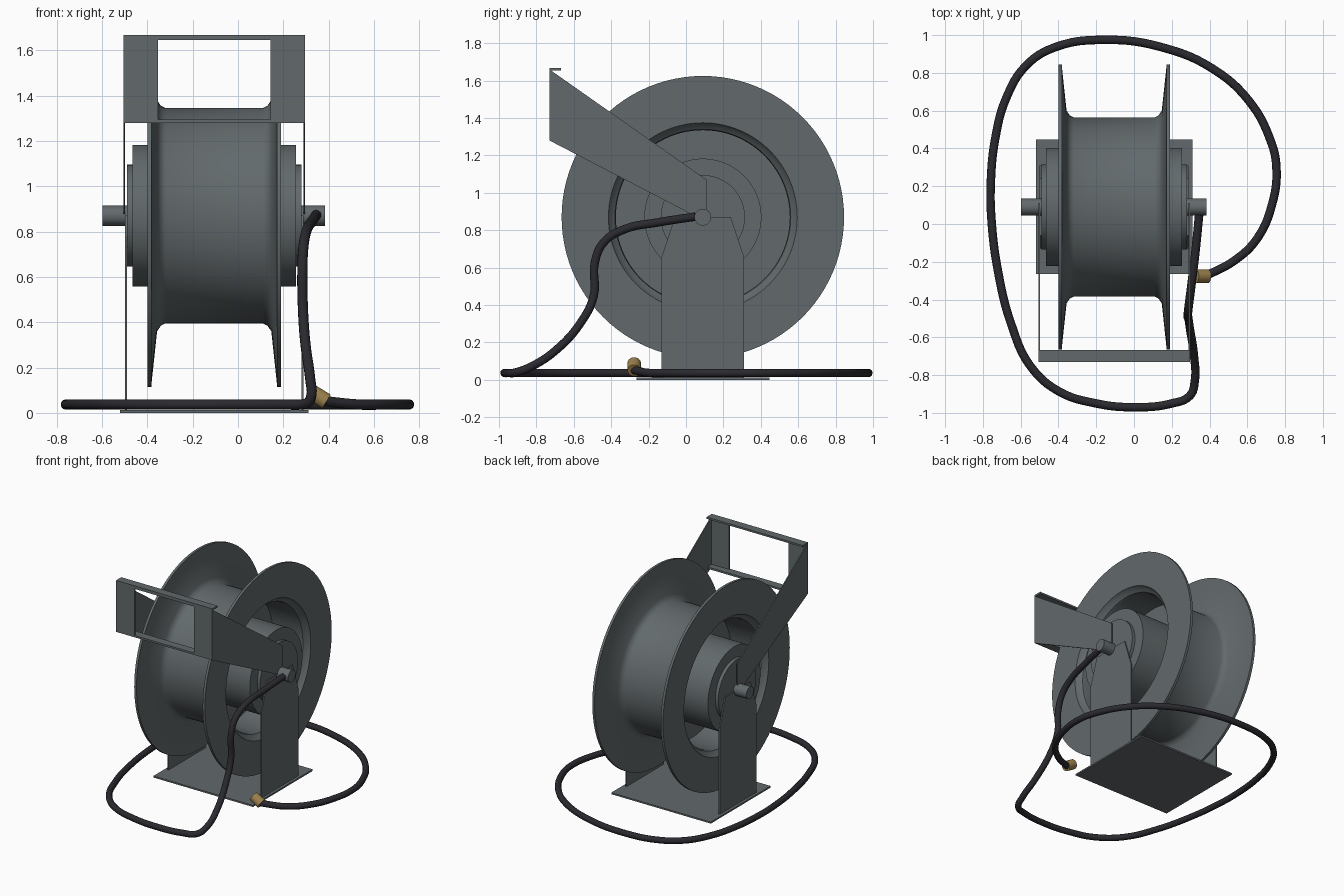
import bpy, bmesh, math
from mathutils import Vector

if "Cube" in bpy.data.objects:
    bpy.data.objects.remove(bpy.data.objects["Cube"])

AY, AZ = 0.09, 0.87      # reel axis
CX = -0.105              # middle of the reel


def material(name, rgb):
    m = bpy.data.materials.new(name)
    m.diffuse_color = (*rgb, 1)
    m.use_nodes = True
    m.node_tree.nodes["Principled BSDF"].inputs["Base Color"].default_value = m.diffuse_color
    return m


STEEL = material("grey_steel", (0.122, 0.142, 0.149))
RUBBER = material("black_rubber", (0.023, 0.022, 0.028))
BRASS = material("brass", (0.34, 0.225, 0.075))


def finish(name, bm, mat, smooth=False):
    bmesh.ops.recalc_face_normals(bm, faces=bm.faces)
    me = bpy.data.meshes.new(name)
    bm.to_mesh(me)
    bm.free()
    ob = bpy.data.objects.new(name, me)
    bpy.context.collection.objects.link(ob)
    me.materials.append(mat)
    if smooth:
        bpy.ops.object.select_all(action='DESELECT')
        ob.select_set(True)
        bpy.context.view_layer.objects.active = ob
        bpy.ops.object.shade_smooth_by_angle(angle=math.radians(30))
    return ob


def box(name, x0, x1, y0, y1, z0, z1):
    bm = bmesh.new()
    bmesh.ops.create_cube(bm, size=1)
    for v in bm.verts:
        v.co = ((x0 + x1) / 2 + v.co.x * (x1 - x0),
                (y0 + y1) / 2 + v.co.y * (y1 - y0),
                (z0 + z1) / 2 + v.co.z * (z1 - z0))
    return finish(name, bm, STEEL)


def side_plate(name, outline, x0, x1):
    """Plate with a (y, z) outline, extruded along x."""
    bm = bmesh.new()
    face = bm.faces.new([bm.verts.new((x0, y, z)) for y, z in outline])
    ext = bmesh.ops.extrude_face_region(bm, geom=[face])
    for v in ext["geom"]:
        if isinstance(v, bmesh.types.BMVert):
            v.co.x = x1
    return finish(name, bm, STEEL)


def lathe(name, profile, n=96):
    """Spin a closed (x, radius) outline around the reel axis."""
    bm = bmesh.new()
    rings = []
    for i in range(n):
        a = 2 * math.pi * i / n
        rings.append([bm.verts.new((x, AY + r * math.cos(a), AZ + r * math.sin(a)))
                      for x, r in profile])
    k = len(profile)
    for i in range(n):
        p, q = rings[i], rings[(i + 1) % n]
        for j in range(k):
            bm.faces.new((p[j], p[(j + 1) % k], q[(j + 1) % k], q[j]))
    return finish(name, bm, STEEL, True)


def rod(name, a, b, r, mat, n=48):
    a, b = Vector(a), Vector(b)
    bm = bmesh.new()
    bmesh.ops.create_cone(bm, cap_ends=True, segments=n, radius1=r, radius2=r,
                          depth=(b - a).length)
    rot = (b - a).to_track_quat('Z', 'Y').to_matrix().to_4x4()
    bmesh.ops.transform(bm, matrix=rot, verts=bm.verts)
    bmesh.ops.translate(bm, vec=(a + b) / 2, verts=bm.verts)
    return finish(name, bm, mat, True)


# Hollow drum with flared flanges
outer = [(0.215, 0.475), (0.235, 0.485), (0.252, 0.51), (0.276, 0.735), (0.276, 0.755)]
inner = [(0.295, 0.755), (0.295, 0.505), (0.275, 0.495), (0.255, 0.47), (0.235, 0.465)]
half = outer + inner
profile = [(CX + x, r) for x, r in half] + [(CX - x, r) for x, r in reversed(half)]
lathe("drum_and_flanges", profile)

# Web, hub, bearing plates and shaft along the axis
for name, x0, x1, r in (("drum_web", CX - 0.01, CX + 0.01, 0.47),
                        ("hub", -0.465, 0.255, 0.313),
                        ("bearing_plate", -0.49, 0.28, 0.225),
                        ("shaft", -0.597, 0.385, 0.045)):
    rod(name, (x0, AY, AZ), (x1, AY, AZ), r, STEEL, 96 if r > 0.1 else 32)

# Base and uprights
box("base_plate", -0.52, 0.31, -0.265, 0.447, 0, 0.012)
upright = [(-0.13, 0.01), (0.31, 0.01), (0.31, 0.66), (0.24, AZ), (-0.06, AZ), (-0.13, 0.66)]
arm = [(-0.73, 1.28), (0.05, 0.875), (0.11, 0.875), (0.11, 1.07), (-0.69, 1.632), (-0.73, 1.66)]
for side, xi, xo in (("left", -0.49, -0.506), ("right", 0.28, 0.296)):
    s = 1 if xo > xi else -1
    side_plate(side + "_upright", upright, xi, xi + s * 0.009)
    side_plate(side + "_arm", arm, xi + s * 0.008, xo)
    # Front plate of the guide frame
    box(side + "_guide_plate", *sorted((xo, xo - s * 0.153)), -0.73, -0.718, 1.28, 1.665)

# Guide frame bars
box("guide_top_bar", -0.506, 0.296, -0.73, -0.668, 1.654, 1.668)
box("guide_top_lip", -0.506, 0.296, -0.73, -0.718, 1.645, 1.656)
box("guide_bottom_bar", -0.506, 0.296, -0.73, -0.668, 1.28, 1.294)

# Hose: drops from the shaft, then loops on the floor
drop = [(0.345, 0.05, 0.873), (0.325, -0.15, 0.842), (0.303, -0.33, 0.805), (0.289, -0.44, 0.735),
        (0.284, -0.487, 0.63), (0.287, -0.493, 0.45), (0.297, -0.56, 0.31),
        (0.318, -0.70, 0.155), (0.322, -0.83, 0.07), (0.295, -0.91, 0.04)]
loop = [(0.2, -0.95), (0, -0.97), (-0.2, -0.95), (-0.4, -0.885), (-0.55, -0.75),
        (-0.65, -0.53), (-0.72, -0.25), (-0.755, 0.03), (-0.758, 0.22), (-0.735, 0.45),
        (-0.675, 0.67), (-0.57, 0.84), (-0.42, 0.935), (-0.15, 0.975), (0.15, 0.935),
        (0.42, 0.82), (0.61, 0.65), (0.72, 0.45), (0.754, 0.3), (0.73, 0.1),
        (0.65, -0.08), (0.53, -0.195)]
path = drop + [(x, y, 0.037) for x, y in loop] + [(0.38, -0.275, 0.052)]
cu = bpy.data.curves.new("hose", 'CURVE')
cu.dimensions = '3D'
cu.bevel_depth = 0.0225
cu.bevel_resolution = 4
cu.resolution_u = 6
cu.use_fill_caps = True
sp = cu.splines.new('BEZIER')
sp.bezier_points.add(len(path) - 1)
for bp, co in zip(sp.bezier_points, path):
    bp.co = co
    bp.handle_left_type = bp.handle_right_type = 'AUTO'
cu.materials.append(RUBBER)
bpy.context.collection.objects.link(bpy.data.objects.new("hose", cu))

# Brass end fitting
rod("hose_fitting", (0.39, -0.277, 0.05), (0.325, -0.277, 0.09), 0.036, BRASS, 32)
